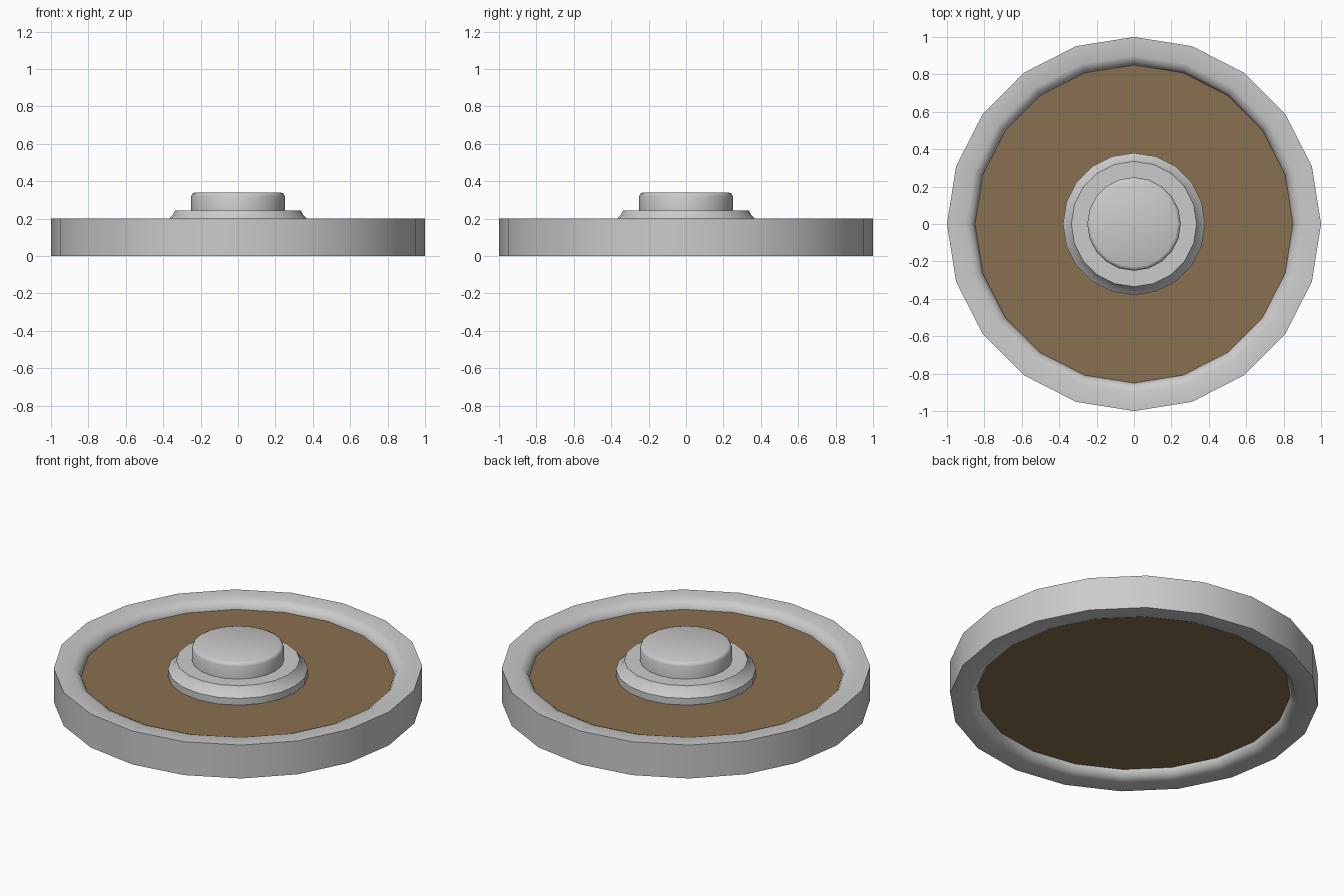
import bpy, bmesh, math

if "Cube" in bpy.data.objects:
    bpy.data.objects.remove(bpy.data.objects["Cube"])


def lathe(name, profile, sides=20, closed=False, smooth=35, colour=None):
    """Spin an (r, z) profile, listed bottom to top on the outside, around z."""
    bm = bmesh.new()
    rings = []
    for r, z in profile:
        rings.append([bm.verts.new((r * math.cos(2 * math.pi * i / sides),
                                    r * math.sin(2 * math.pi * i / sides), z))
                      for i in range(sides)])
    pairs = list(zip(rings, rings[1:]))
    if closed:
        pairs.append((rings[-1], rings[0]))
    else:
        bm.faces.new(rings[0][::-1])
        bm.faces.new(rings[-1])
    for a, b in pairs:
        for i in range(sides):
            j = (i + 1) % sides
            bm.faces.new((a[i], a[j], b[j], b[i]))
    bmesh.ops.recalc_face_normals(bm, faces=bm.faces[:])
    mesh = bpy.data.meshes.new(name)
    bm.to_mesh(mesh)
    bm.free()
    obj = bpy.data.objects.new(name, mesh)
    bpy.context.collection.objects.link(obj)
    if colour:
        mat = bpy.data.materials.new(name + "_colour")
        mat.diffuse_color = colour
        mat.use_nodes = True
        mat.node_tree.nodes["Principled BSDF"].inputs["Base Color"].default_value = mat.diffuse_color
        mesh.materials.append(mat)
    bpy.ops.object.select_all(action='DESELECT')
    obj.select_set(True)
    bpy.context.view_layer.objects.active = obj
    bpy.ops.object.shade_smooth_by_angle(angle=math.radians(smooth))
    return obj


# Outer rim, flat on top with softened inner edges, same above and below
upper = [(1.0, 0.2), (0.9, 0.2), (0.866, 0.185), (0.85, 0.15)]
lower = [(r, 0.2 - z) for r, z in reversed(upper)]
lathe("outer_rim", upper + lower, closed=True, smooth=50)

# Recessed brown panel filling the rim
lathe("inner_panel", [(0.855, 0.05), (0.855, 0.15)], colour=(0.25, 0.16, 0.08, 1))

# Flared collar around the button
lathe("collar", [(0.38, 0.14), (0.38, 0.19), (0.352, 0.215), (0.335, 0.245)])

# Push button with a rounded top edge
lathe("button", [(0.25, 0.23), (0.25, 0.32), (0.244, 0.334), (0.23, 0.34)], smooth=50)
